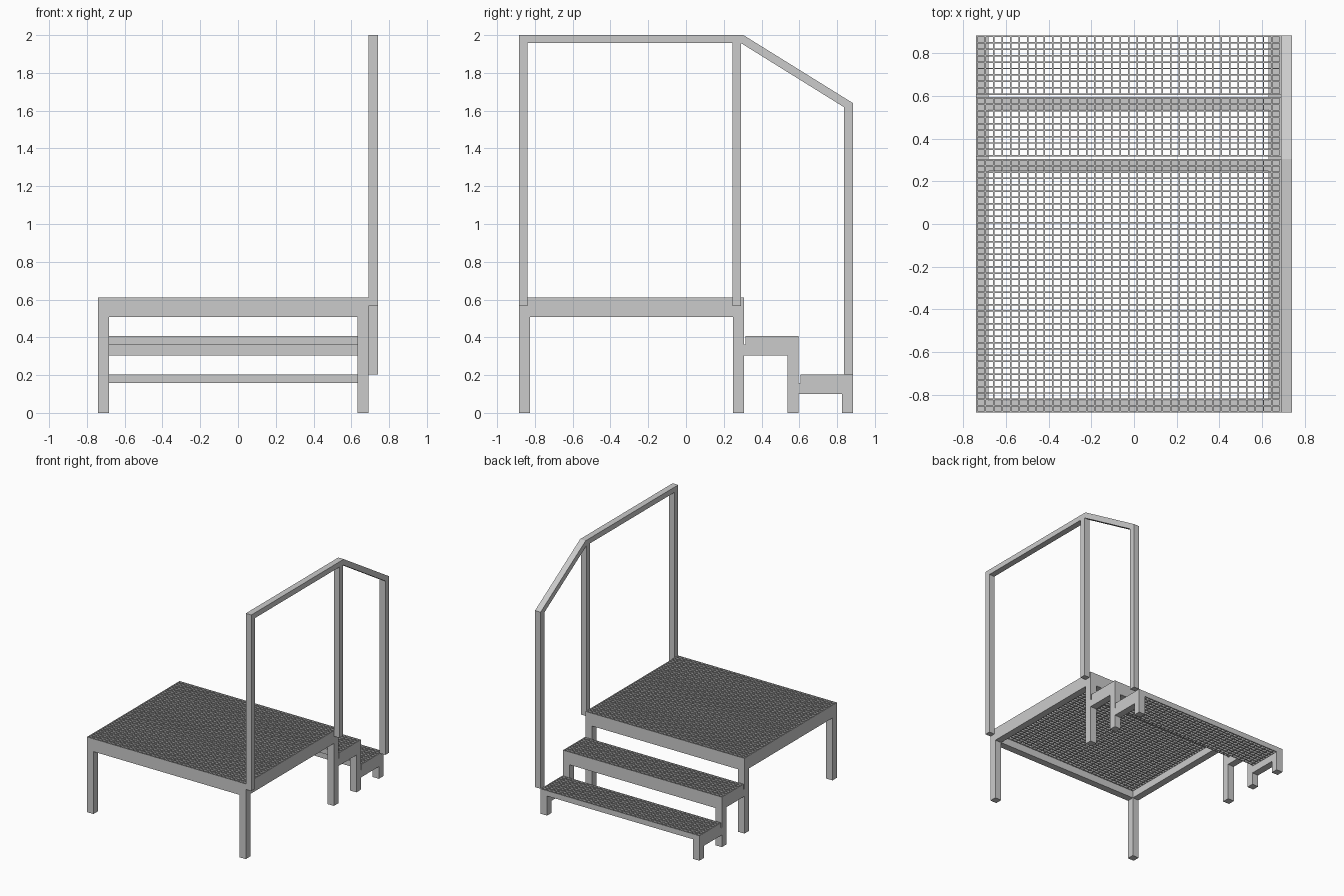
import bpy, bmesh
from mathutils import Vector, Matrix

if "Cube" in bpy.data.objects:
    bpy.data.objects.remove(bpy.data.objects["Cube"])

XL, XR, XP = -0.74, 0.69, 0.74      # deck left, deck right, outer face of handrail
Y0 = -0.885                         # front of platform
T, G, R = 0.058, 0.044, 0.047       # frame tube, grating height, rail tube


def add_box(bm, lo, hi):
    lo, hi = Vector(lo), Vector(hi)
    m = Matrix.Translation((lo + hi) / 2) @ Matrix.Diagonal((*(hi - lo), 1))
    bmesh.ops.create_cube(bm, size=1, matrix=m)


def finish(name, bm):
    me = bpy.data.meshes.new(name)
    bmesh.ops.recalc_face_normals(bm, faces=bm.faces)
    bm.to_mesh(me)
    bm.free()
    ob = bpy.data.objects.new(name, me)
    bpy.context.collection.objects.link(ob)
    return ob


def box(name, lo, hi):
    bm = bmesh.new()
    add_box(bm, lo, hi)
    return finish(name, bm)


def grating(name, y0, y1, top, t=0.007):
    """Open grid of upright flat bars, edge bands included."""
    bm = bmesh.new()
    z0 = top - G
    nx, ny = round((XR - XL) / 0.04), round((y1 - y0) / 0.03)
    for i in range(nx + 1):
        x = XL + (XR - XL - t) * i / nx
        add_box(bm, (x, y0, z0), (x + t, y1, top))
    for j in range(ny + 1):
        y = y0 + (y1 - y0 - t) * j / ny
        add_box(bm, (XL, y, z0), (XR, y + t, top))
    return finish(name, bm)


def level(name, y0, y1, top, front_legs, back_beam):
    """Side rails, legs and cross beams carrying one grating."""
    zt = top - G
    zb = zt - 0.06
    for side, x in (("left", XL), ("right", XR - T)):
        box(f"{name}_back_leg_{side}", (x, y1 - T, 0), (x + T, y1, zt))
        if front_legs:
            box(f"{name}_front_leg_{side}", (x, y0, 0), (x + T, y0 + T, zt))
        ys = y0 + T if front_legs else y0
        box(f"{name}_side_rail_{side}", (x, ys, zb), (x + T, y1 - T, zt))
    if front_legs:
        box(f"{name}_front_beam", (XL + T, y0, zb), (XR - T, y0 + T, zt))
    if back_beam:
        box(f"{name}_back_beam", (XL + T, y1 - T, zb), (XR - T, y1, zt))


# Platform and two steps
level("platform", Y0, 0.306, 0.612, True, True)
grating("platform_grating", Y0, 0.306, 0.612)
level("upper_step", 0.306, 0.595, 0.407, False, True)
grating("upper_step_grating", 0.316, 0.595, 0.407)
level("lower_step", 0.595, 0.884, 0.203, False, False)
grating("lower_step_grating", 0.605, 0.884, 0.203)

# Handrail posts
box("front_post", (XR, Y0, 0.567), (XP, Y0 + R, 1.957))
box("middle_post", (XR, 0.247, 0.567), (XP, 0.292, 1.957))

# The back post is cut along the slope of the rail
back = box("back_post", (XR, 0.884 - R, 0.203), (XP, 0.884, 1.59))
for v in back.data.vertices:
    if v.co.z > 1:
        v.co.z = 1.618 if v.co.y < 0.86 else 1.59

# Top rail: side profile with mitred bend, extruded across x
profile = [(Y0, 1.957), (0.292, 1.957), (0.884, 1.589),
           (0.884, 1.64), (0.304, 2.0), (Y0, 2.0)]
bm = bmesh.new()
face = bm.faces.new([bm.verts.new((XR, y, z)) for y, z in profile])
ext = bmesh.ops.extrude_face_region(bm, geom=[face])
bmesh.ops.translate(bm, vec=(XP - XR, 0, 0),
                    verts=[g for g in ext["geom"] if isinstance(g, bmesh.types.BMVert)])
finish("top_rail", bm)
